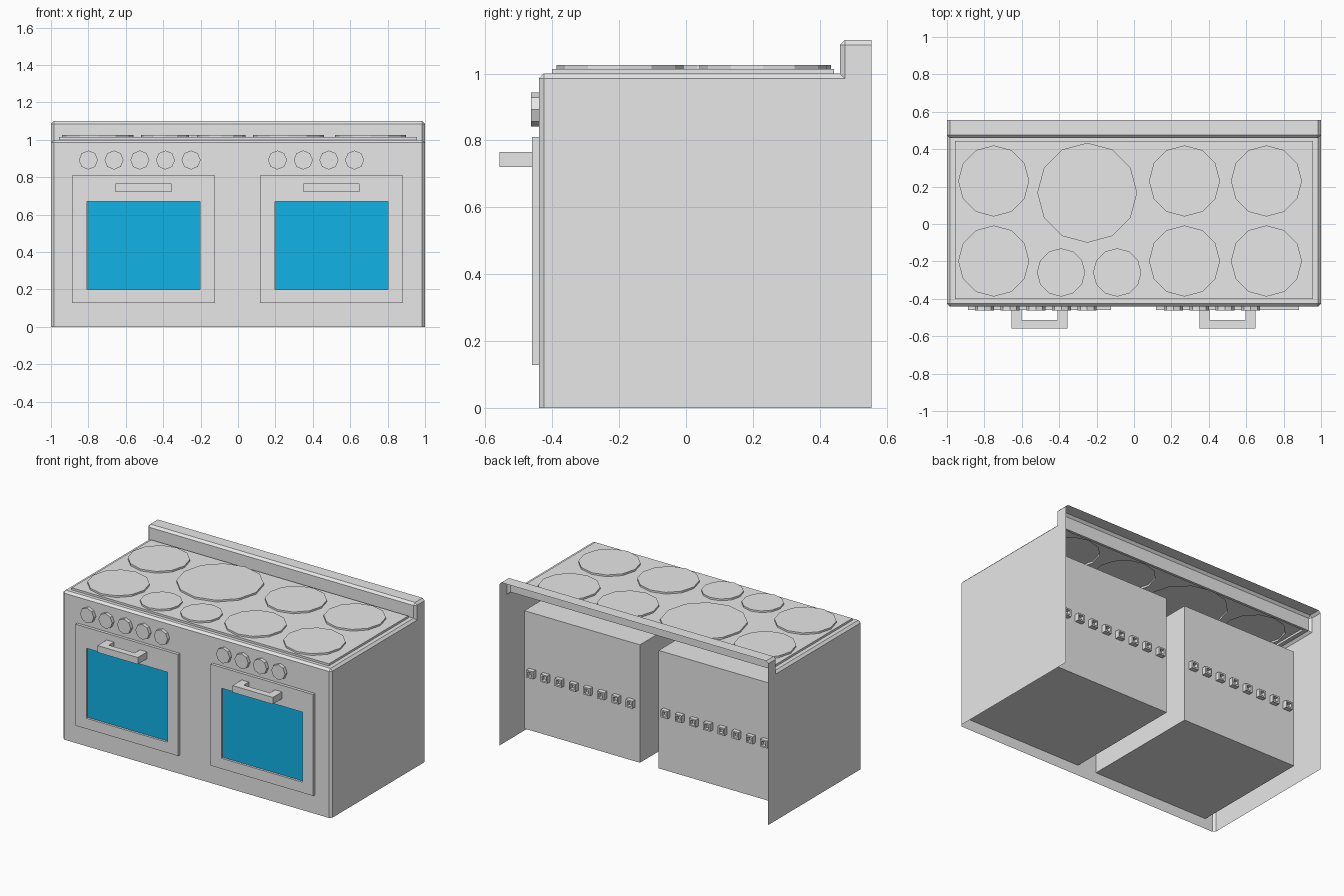
import bpy, bmesh, math
from mathutils import Vector, Matrix

if "Cube" in bpy.data.objects:
    bpy.data.objects.remove(bpy.data.objects["Cube"], do_unlink=True)


def material(name, rgb):
    m = bpy.data.materials.new(name)
    m.use_nodes = True
    m.diffuse_color = (*rgb, 1)
    bsdf = next(n for n in m.node_tree.nodes if n.type == 'BSDF_PRINCIPLED')
    bsdf.inputs["Base Color"].default_value = (*rgb, 1)
    return m


GREY = material("light_grey", (0.8, 0.8, 0.8))
BLUE = material("window_blue", (0.0065, 0.526, 0.929))


def finish(bm, name, mats=(GREY,)):
    me = bpy.data.meshes.new(name)
    bm.to_mesh(me)
    bm.free()
    for m in mats:
        me.materials.append(m)
    ob = bpy.data.objects.new(name, me)
    bpy.context.collection.objects.link(ob)
    return ob


def add_box(bm, lo, hi):
    lo, hi = Vector(lo), Vector(hi)
    mat = Matrix.Translation((lo + hi) / 2) @ Matrix.Diagonal((*(hi - lo), 1))
    verts = bmesh.ops.create_cube(bm, size=1, matrix=mat)["verts"]
    return list({f for v in verts for f in v.link_faces})


def facing(faces, direction):
    return max(faces, key=lambda f: f.calc_center_median().dot(Vector(direction)))


def inset_to(bm, face, move):
    """Inset a face, then place its inner corners with move(co)."""
    bmesh.ops.inset_individual(bm, faces=[face], thickness=0.002)
    for v in face.verts:
        v.co = move(v.co.copy())


# Burners: x, y, radius
BURNERS = [(-0.75, 0.23, 0.19), (-0.75, -0.198, 0.19),
           (0.27, 0.23, 0.19), (0.27, -0.198, 0.19),
           (0.708, 0.23, 0.19), (0.708, -0.198, 0.19),
           (-0.25, 0.167, 0.267), (-0.39, -0.259, 0.129), (-0.09, -0.259, 0.129)]
TRAY_Z, BURNER_Z = 1.014, 1.026


def ring(bm, x, y, z, r, n=12):
    return [bm.verts.new((x + r * math.cos(i * math.tau / n),
                          y + r * math.sin(i * math.tau / n), z)) for i in range(n)]


# Body shell with chamfered edges, open at the back and bottom
inner = [(-.44, 0), (-.44, .985), (-.425, 1), (.46, 1), (.46, 1.085), (.475, 1.1), (.555, 1.1)]
outer = [(-.425, 0), (-.425, .985), (-.425, .985), (.475, .985), (.475, 1.085),
         (.475, 1.085), (.555, 1.085)]
bm = bmesh.new()
rings = [[bm.verts.new((x, y, z)) for y, z in prof]
         for x, prof in ((-1, outer), (-.985, inner), (.985, inner), (1, outer))]
for a, b in zip(rings, rings[1:]):
    for i in range(len(a) - 1):
        bm.faces.new((a[i], b[i], b[i + 1], a[i + 1]))
for r, x in ((rings[0], -1), (rings[3], 1)):
    bm.faces.new([r[i] for i in (0, 1, 3, 4, 6)] + [bm.verts.new((x, .555, 0))])
bmesh.ops.remove_doubles(bm, verts=bm.verts[:], dist=0.0005)

# Raised cooktop tray with round openings under the burners
top = min((f for f in bm.faces if len(f.verts) == 4),
          key=lambda f: (f.calc_center_median() - Vector((0, .0175, 1))).length)
inset_to(bm, top, lambda c: Vector((math.copysign(.957, c.x), .443 if c.y > 0 else -.401, 1)))
tray = [v.co.copy() for v in top.verts]
inset_to(bm, top, lambda c: Vector((math.copysign(.957, c.x), .443 if c.y > 0 else -.401, TRAY_Z)))
edges = list(top.edges)
bm.faces.remove(top)
for x, y, r in BURNERS:
    vs = ring(bm, x, y, TRAY_Z, r)
    edges += [bm.edges.new((vs[i - 1], vs[i])) for i in range(12)]
bmesh.ops.triangle_fill(bm, edges=edges, use_beauty=True, normal=(0, 0, 1))
bmesh.ops.recalc_face_normals(bm, faces=bm.faces[:])
bm.normal_update()
side = facing(bm.faces[:], (1, 0, 0))
if side.normal.x < 0:
    bmesh.ops.reverse_faces(bm, faces=bm.faces[:])
finish(bm, "body_shell")

# Burner plates, hollow underneath
for k, (x, y, r) in enumerate(BURNERS):
    bm = bmesh.new()
    lo, hi = ring(bm, x, y, TRAY_Z, r), ring(bm, x, y, BURNER_Z, r)
    bm.faces.new(hi)
    for i in range(12):
        bm.faces.new((lo[i - 1], lo[i], hi[i], hi[i - 1]))
    finish(bm, f"burner_{k + 1}")

# Control knobs
for k, x in enumerate((-.80, -.663, -.525, -.388, -.251, .211, .349, .486, .623)):
    bm = bmesh.new()
    bmesh.ops.create_cone(bm, cap_ends=True, segments=8, radius1=.051, radius2=.051, depth=.024,
                          matrix=Matrix.Translation((x, -.451, .892)) @ Matrix.Rotation(math.pi / 2, 4, 'X'))
    finish(bm, f"knob_{k + 1}")

for side_name, cx in (("right", -.505), ("left", .5)):
    # Door with a recessed window
    bm = bmesh.new()
    door = add_box(bm, (cx - .382, -.46, .128), (cx + .382, -.44, .81))
    front = facing(door, (0, -1, 0))

    def window(depth):
        return lambda c: Vector((cx + math.copysign(.302, c.x - cx), depth,
                                 .67 if c.z > .45 else .199))
    inset_to(bm, front, window(-.46))
    inset_to(bm, front, window(-.445))
    front.material_index = 1
    finish(bm, f"{side_name}_door", (GREY, BLUE))

    # Door handle: one U-shaped bar
    bm = bmesh.new()
    plan = [(-.15, -.46), (-.15, -.558), (.15, -.558), (.15, -.46),
            (.097, -.46), (.097, -.514), (-.097, -.514), (-.097, -.46)]
    base = bm.faces.new([bm.verts.new((cx + x, y, .72)) for x, y in plan])
    new = bmesh.ops.extrude_face_region(bm, geom=[base], use_keep_orig=True)["geom"]
    bmesh.ops.translate(bm, vec=(0, 0, .046), verts=[v for v in new if isinstance(v, bmesh.types.BMVert)])
    bmesh.ops.recalc_face_normals(bm, faces=bm.faces[:])
    finish(bm, f"{side_name}_handle")

    # Oven cavity behind the door, open towards the front panel
    bx = math.copysign(.5, cx)
    bm = bmesh.new()
    cavity = add_box(bm, (bx - .43, -.44, .07), (bx + .43, .39, .863))
    bm.faces.remove(facing(cavity, (0, -1, 0)))
    finish(bm, f"{side_name}_oven_cavity")

    # Row of hollow vents on the back of the cavity
    bm = bmesh.new()
    for i in range(8):
        vx = bx - .37 + i * .1057
        vent = add_box(bm, (vx - .025, .39, .435), (vx + .025, .42, .485))
        back = facing(vent, (0, 1, 0))
        for y in (.42, .395):
            inset_to(bm, back, lambda c, y=y: Vector((vx + math.copysign(.015, c.x - vx), y,
                                                      .46 + math.copysign(.015, c.z - .46))))
    finish(bm, f"{side_name}_vents")
